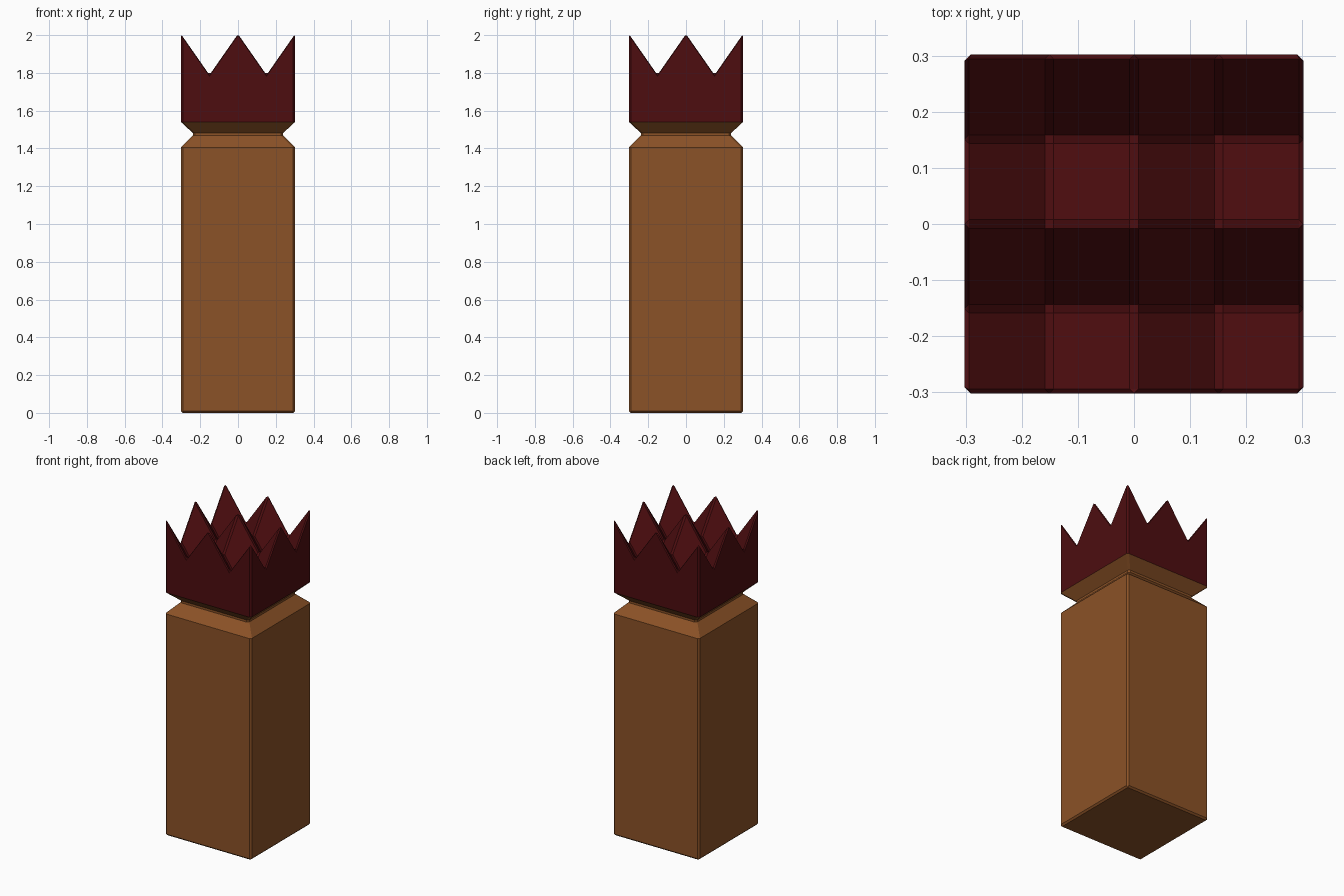
import bpy, bmesh

if "Cube" in bpy.data.objects:
    bpy.data.objects.remove(bpy.data.objects["Cube"])

HALF, PEAK, VALLEY = 0.302, 2.0166, 1.80


def material(name, colour):
    m = bpy.data.materials.new(name)
    m.diffuse_color = (*colour, 1)
    m.use_nodes = True
    m.node_tree.nodes["Principled BSDF"].inputs["Base Color"].default_value = m.diffuse_color
    return m


bm = bmesh.new()

# spiked top: 4 x 4 flat slopes, peaks on every even grid point
bmesh.ops.create_grid(bm, x_segments=4, y_segments=4, size=HALF)
for v in bm.verts:
    odd = round((v.co.x / HALF + 1) * 2) % 2 + round((v.co.y / HALF + 1) * 2) % 2
    v.co.z = PEAK - odd * (PEAK - VALLEY)
for f in bm.faces:
    f.material_index = 1

# sides: crown wall, pinched neck, shaft
rim = [e for e in bm.edges if e.is_boundary]
scale = 1.0
for z, half, mat in ((1.54, HALF, 1), (1.475, 0.232, 0), (1.405, HALF, 0), (0, HALF, 0)):
    geom = bmesh.ops.extrude_edge_only(bm, edges=rim)["geom"]
    rim = [g for g in geom if isinstance(g, bmesh.types.BMEdge) and g.is_boundary]
    for f in (g for g in geom if isinstance(g, bmesh.types.BMFace)):
        f.material_index = mat
    ring = {v for e in rim for v in e.verts}
    for v in ring:
        v.co.x *= half / HALF / scale
        v.co.y *= half / HALF / scale
        v.co.z = z
    scale = half / HALF

# base
base = bmesh.ops.contextual_create(bm, geom=rim)["faces"]
for f in base:
    f.material_index = 0
bmesh.ops.dissolve_limit(bm, angle_limit=0.02, verts=bm.verts[:], edges=bm.edges[:])
bmesh.ops.recalc_face_normals(bm, faces=bm.faces[:])

mesh = bpy.data.meshes.new("spiked_post")
bm.to_mesh(mesh)
bm.free()
mesh.materials.append(material("wood", (0.26, 0.085, 0.02)))
mesh.materials.append(material("dark_red", (0.075, 0.004, 0.005)))
post = bpy.data.objects.new("spiked_post", mesh)
bpy.context.collection.objects.link(post)

# small chamfer on the sharp edges
bev = post.modifiers.new("chamfer", "BEVEL")
bev.width = 0.01
bev.segments = 1
bev.limit_method = "ANGLE"
bev.angle_limit = 0.87
